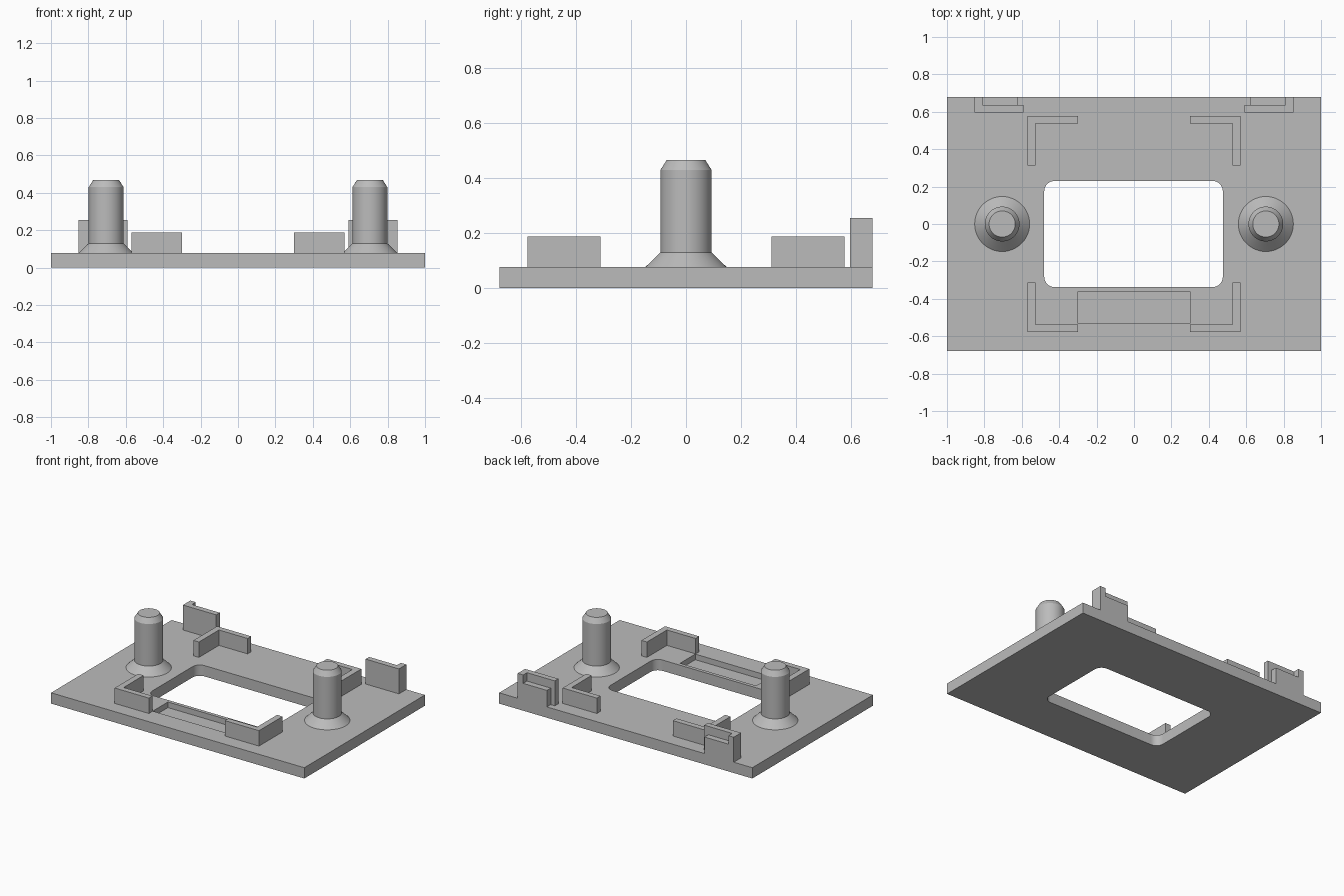
import bpy
import bmesh
import math

cube = bpy.data.objects.get("Cube")
if cube:
    bpy.data.objects.remove(cube, do_unlink=True)

TOP = 0.077        # top surface of the plate
HALF_DEPTH = 0.68  # half the plate depth

grey = bpy.data.materials.new("plain grey")
grey.use_nodes = True
colour = (0.5, 0.5, 0.5, 1)
grey.diffuse_color = colour
grey.node_tree.nodes["Principled BSDF"].inputs["Base Color"].default_value = colour


def finish(name, bm):
    bmesh.ops.recalc_face_normals(bm, faces=bm.faces)
    mesh = bpy.data.meshes.new(name)
    bm.to_mesh(mesh)
    bm.free()
    mesh.materials.append(grey)
    obj = bpy.data.objects.new(name, mesh)
    bpy.context.collection.objects.link(obj)
    return obj


def prism(name, outline, z0, z1, radius=0):
    """Extrude a flat outline upwards, optionally rounding its upright edges."""
    bm = bmesh.new()
    face = bm.faces.new([bm.verts.new((x, y, z0)) for x, y in outline])
    grown = bmesh.ops.extrude_face_region(bm, geom=[face])["geom"]
    bmesh.ops.translate(bm, vec=(0, 0, z1 - z0),
                        verts=[v for v in grown if isinstance(v, bmesh.types.BMVert)])
    if radius:
        upright = [e for e in bm.edges
                   if abs(e.verts[0].co.z - e.verts[1].co.z) > 0.001]
        bmesh.ops.bevel(bm, geom=upright, offset=radius, segments=8,
                        profile=0.5, affect='EDGES')
    return finish(name, bm)


def rect(x0, x1, y0, y1):
    return [(x0, y0), (x1, y0), (x1, y1), (x0, y1)]


def lathe(name, profile, centre_x, sides=48):
    """Turn a radius/height profile around an upright axis."""
    bm = bmesh.new()
    rings = []
    for r, z in profile:
        angles = [2 * math.pi * i / sides for i in range(sides)]
        rings.append([bm.verts.new((centre_x + r * math.cos(a), r * math.sin(a), z))
                      for a in angles])
    for low, high in zip(rings, rings[1:]):
        for i in range(sides):
            j = (i + 1) % sides
            bm.faces.new((low[i], low[j], high[j], high[i]))
    bm.faces.new(rings[0])
    bm.faces.new(rings[-1])
    return finish(name, bm)


def smooth(obj):
    bpy.ops.object.select_all(action='DESELECT')
    obj.select_set(True)
    bpy.context.view_layer.objects.active = obj
    bpy.ops.object.shade_smooth_by_angle(angle=math.radians(25))


def cut(obj, cutter):
    mod = obj.modifiers.new("cut", 'BOOLEAN')
    mod.operation = 'DIFFERENCE'
    mod.solver = 'EXACT'
    mod.object = cutter
    bpy.context.view_layer.objects.active = obj
    bpy.ops.object.modifier_apply(modifier=mod.name)
    bpy.data.objects.remove(cutter, do_unlink=True)


# Base plate with rounded window and shallow front recess
plate = prism("base_plate", rect(-1, 1, -HALF_DEPTH, HALF_DEPTH), 0, TOP)
cut(plate, prism("window_cutter", rect(-0.48, 0.475, -0.337, 0.23), -0.1, 0.2, 0.055))
cut(plate, prism("recess_cutter", rect(-0.3, 0.3, -0.533, -0.362), 0.037, 0.2))
smooth(plate)

for side, s in (("left", 1), ("right", -1)):
    # Post with flared foot and chamfered tip
    post = lathe(side + "_post", [(0.147, TOP), (0.093, 0.13), (0.093, 0.43),
                                  (0.07, 0.467)], s * 0.705)
    smooth(post)

    # L-shaped corner brackets
    for end, t in (("front", -1), ("back", 1)):
        corner = [(0.3, 0.577), (0.57, 0.577), (0.57, 0.312),
                  (0.527, 0.312), (0.527, 0.537), (0.3, 0.537)]
        prism(f"{end}_{side}_bracket", [(s * x, t * y) for x, y in corner], TOP, 0.187)

    # Back clip: wall with an outer arm, and a lower block in the corner
    clip = [(0.59, 0.597), (0.853, 0.597), (0.853, HALF_DEPTH),
            (0.81, HALF_DEPTH), (0.81, 0.637), (0.59, 0.637)]
    prism(side + "_clip", [(s * x, y) for x, y in clip], TOP, 0.255)
    step = rect(0.622, 0.81, 0.637, HALF_DEPTH)
    prism(side + "_clip_step", [(s * x, y) for x, y in step], TOP, 0.195)
